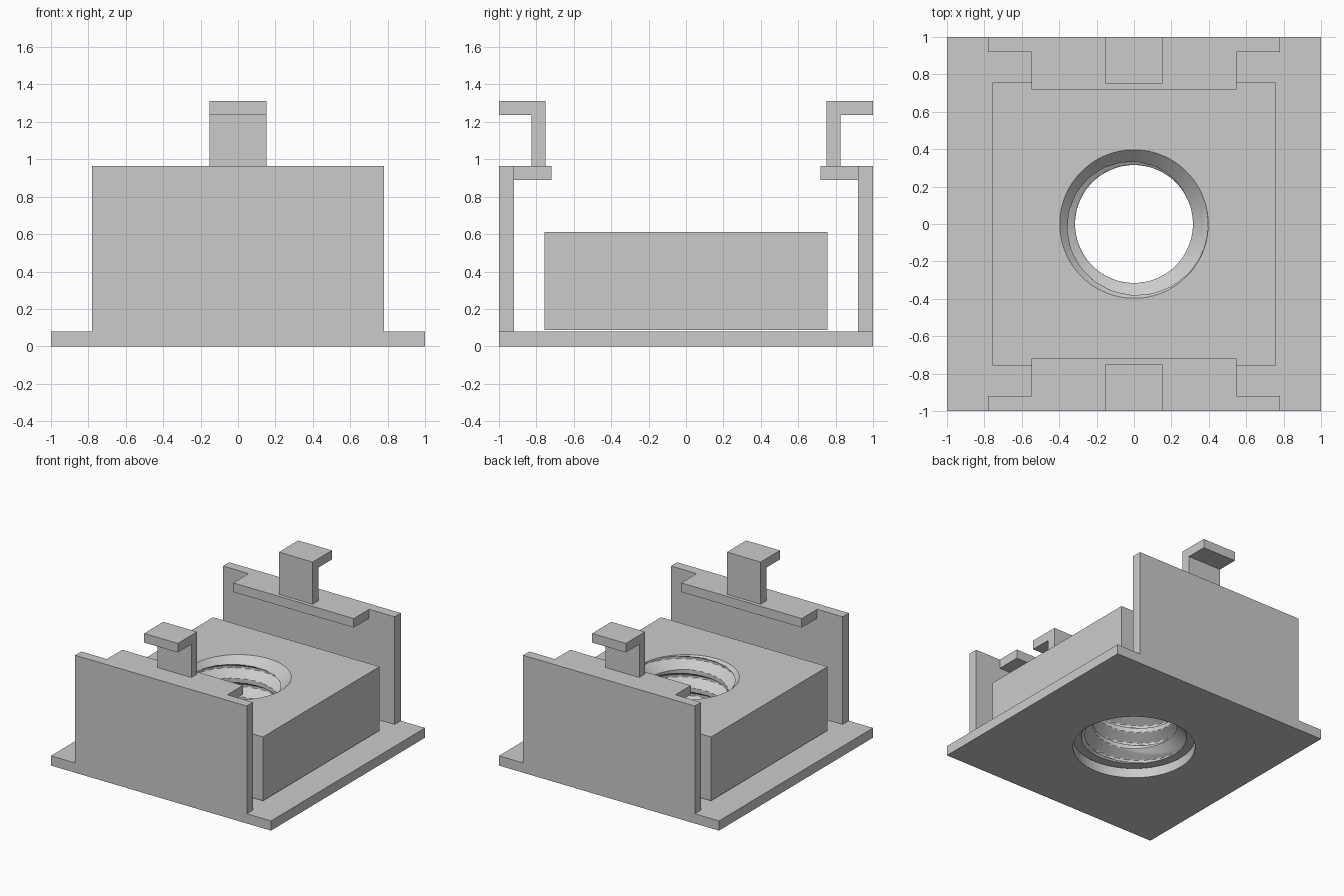
import bpy, bmesh
from math import sin, cos, pi

if "Cube" in bpy.data.objects:
    bpy.data.objects.remove(bpy.data.objects["Cube"])

N = 96  # segments round every circular opening


def finish(name, bm, smooth=False):
    bmesh.ops.recalc_face_normals(bm, faces=bm.faces[:])
    me = bpy.data.meshes.new(name)
    bm.to_mesh(me)
    bm.free()
    ob = bpy.data.objects.new(name, me)
    bpy.context.collection.objects.link(ob)
    if smooth:
        bpy.ops.object.select_all(action='DESELECT')
        ob.select_set(True)
        bpy.context.view_layer.objects.active = ob
        bpy.ops.object.shade_smooth_by_angle(angle=0.5)
    return ob


def square(h, z):
    pts = []
    for j in range(N):
        a = 2 * pi * j / N
        k = h / max(abs(cos(a)), abs(sin(a)))
        pts.append((k * cos(a), k * sin(a), z))
    return pts


def circle(radius_at, z):
    pts = []
    for j in range(N):
        a = 2 * pi * j / N
        r = radius_at(a, z)
        pts.append((r * cos(a), r * sin(a), z))
    return pts


def ring_solid(name, rings):
    """Bridge a closed sequence of rings into a solid with a hole."""
    bm = bmesh.new()
    vs = [[bm.verts.new(p) for p in ring] for ring in rings]
    for i, a in enumerate(vs):
        b = vs[(i + 1) % len(vs)]
        for j in range(N):
            k = (j + 1) % N
            bm.faces.new((a[j], a[k], b[k], b[j]))
    return finish(name, bm, True)


def extrude_x(name, profile, half):
    """Extrude a (y, z) profile across x and mirror it to the other side."""
    bm = bmesh.new()
    face = bm.faces.new([bm.verts.new((-half, y, z)) for y, z in profile])
    ext = bmesh.ops.extrude_face_region(bm, geom=[face])['geom']
    moved = [g for g in ext if isinstance(g, bmesh.types.BMVert)]
    bmesh.ops.translate(bm, verts=moved, vec=(2 * half, 0, 0))
    ob = finish(name, bm)
    ob.modifiers.new("mirror", 'MIRROR').use_axis = (False, True, False)
    return ob


def rect(y0, y1, z0, z1):
    return [(y0, z0), (y1, z0), (y1, z1), (y0, z1)]


# Base plate with clearance hole
ring_solid("base_plate", [square(1, 0), square(1, 0.08),
                          circle(lambda a, z: 0.46, 0.08),
                          circle(lambda a, z: 0.46, 0)])

# Square nut with a 60 degree internal thread and chamfered ends
Z0, Z1 = 0.087, 0.612
PITCH, CREST, DEPTH, FLANK, ROOT = 0.15, 0.315, 0.081, 0.047, 0.019


def thread_radius(a, z):
    d = (0.5537 + PITCH * (a - pi / 2) / (2 * pi) - z) % PITCH
    t = min(d / FLANK, 1, (2 * FLANK + ROOT - d) / FLANK)
    r = CREST + DEPTH * max(t, 0)
    return max(r, 0.397 - (Z1 - z), 0.397 - (z - Z0))


ROWS = 120
bore = [circle(thread_radius, Z1 + (Z0 - Z1) * i / ROWS) for i in range(ROWS + 1)]
ring_solid("square_nut", [square(0.757, Z0), square(0.757, Z1)] + bore)

# Cage walls, retaining lips and hooked clips on both sides
extrude_x("cage_walls", rect(0.92, 1, 0.08, 0.965), 0.78)
extrude_x("retaining_lips", rect(0.72, 0.92, 0.89, 0.965), 0.548)
extrude_x("hook_clips", [(0.75, 0.965), (0.825, 0.965), (0.825, 1.237),
                         (1, 1.237), (1, 1.312), (0.75, 1.312)], 0.153)
